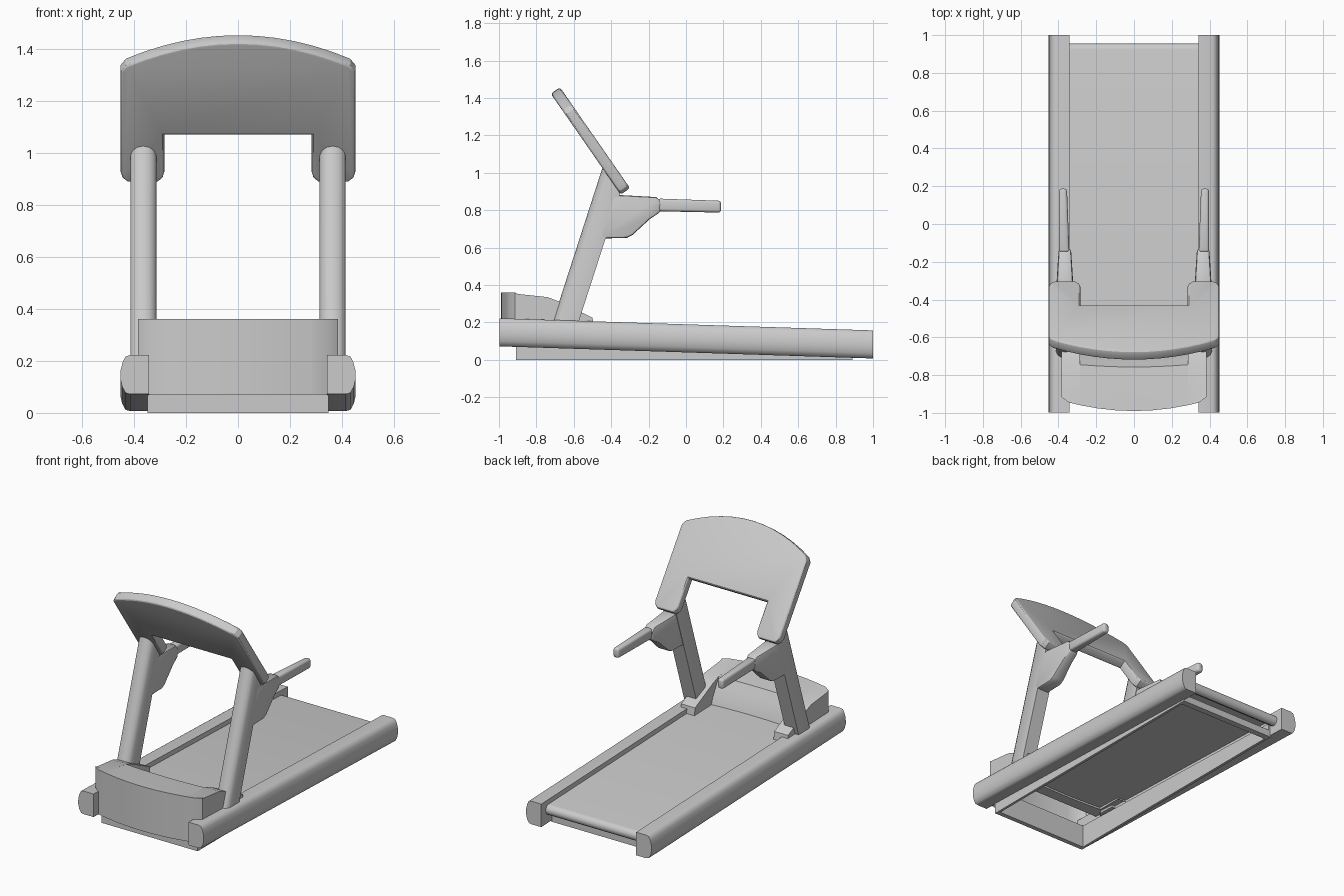
import bpy, bmesh, math

if "Cube" in bpy.data.objects:
    bpy.data.objects.remove(bpy.data.objects["Cube"])


def loft(name, rings, closed=True, caps=True, mirror=False, bevel=0.0, segs=2, smooth=35):
    """Skin a list of equal-length 3D rings, optionally bevel the convex edges and mirror in x."""
    bm = bmesh.new()
    vs = [[bm.verts.new(p) for p in r] for r in rings]
    n = len(rings[0])
    for a, b in zip(vs, vs[1:]):
        for i in range(n if closed else n - 1):
            j = (i + 1) % n
            bm.faces.new((a[i], a[j], b[j], b[i]))
    if caps:
        bm.faces.new(vs[0])
        bm.faces.new(vs[-1])
    bmesh.ops.recalc_face_normals(bm, faces=bm.faces)
    if bevel:
        sharp = [e for e in bm.edges if len(e.link_faces) == 2
                 and e.calc_face_angle_signed(0) > 0.9]
        bmesh.ops.bevel(bm, geom=sharp, offset=bevel, segments=segs, profile=0.5,
                        affect='EDGES', clamp_overlap=True)
    for f in bm.faces:
        f.smooth = True
    for e in bm.edges:
        e.smooth = len(e.link_faces) == 2 and e.calc_face_angle(0) < math.radians(smooth)
    me = bpy.data.meshes.new(name)
    bm.to_mesh(me)
    bm.free()
    ob = bpy.data.objects.new(name, me)
    bpy.context.collection.objects.link(ob)
    if mirror:
        m = ob.modifiers.new("Mirror", 'MIRROR')
        m.use_axis[0] = True
    return ob


def slab(name, x0, x1, yz, **kw):
    """Side profile (y, z) extruded between two x positions."""
    return loft(name, [[(x, y, z) for y, z in yz] for x in (x0, x1)], **kw)


SLOPE = -0.0325  # the deck falls towards the back

# Side rails: flat inside, bulged outside, sheared along the slope
rail = [(.342, .222), (.415, .222), (.432, .217), (.443, .195), (.451, .165), (.452, .13),
        (.445, .1), (.432, .077), (.415, .072), (.342, .072)]
loft("side_rail", [[(x, y, z + SLOPE * (y + 1)) for x, z in rail] for y in (-.998, 1)],
     mirror=True, smooth=60)

# Running belt: thin sheet that curls round the rear roller
R, YC = .034, .922
belt = [(-.77, .170), (-.77, .185)]
for k in range(9):
    a = math.radians(90 - 180 * k / 8)
    belt.append((YC + R * math.cos(a), .158 + R * math.sin(a) + SLOPE * (YC + 1)))
belt += [(YC - .03, .078), (YC - .036, .115)]
slab("running_belt", -.341, .341, belt)

# Base skirt: side walls, front wall and rear crossbar
slab("skirt_side", .33, .347, [(-.91, 0), (.89, 0), (.89, .09), (-.91, .15)], mirror=True)
slab("skirt_front", -.347, .347, [(-.91, 0), (-.88, 0), (-.88, .15), (-.91, .15)])
slab("skirt_rear", -.34, .34, [(.85, 0), (.89, 0), (.89, .045), (.85, .045)])

# Motor hood: bowed front, central notch at the back and a ramp each side
side = [(-.9, .352), (-.74, .335), (-.68, .312), (-.5, .225), (-.49, .15)]
mid = [(-.745, .335), (-.72, .29), (-.68, .22), (-.66, .15)]


def hood_ring(x, central):
    front = -.915 if abs(x) > .37 else -.99 + .045 * (x / .345) ** 2
    pts = [(front, .07), (front, .36)]
    if central:
        bow = -.012 * (1 - (x / .285) ** 2)
        pts += [side[0]] + [(y + bow, z) for y, z in mid]
    else:
        pts += side
    return [(x, y, z) for y, z in pts]


stations = [(.385, 0), (.345, 0), (.285, 0), (.285, 1), (.19, 1), (.095, 1)]
stations = [(-x, c) for x, c in stations] + [(0, 1)] + stations[::-1]
loft("motor_hood", [hood_ring(x, c) for x, c in stations], closed=False, smooth=25)

# Uprights: lean back-to-front and end inside the console plane
section = [(.318, .076), (.410, .076), (.414, -.025), (.405, -.045),
           (.388, -.058), (.364, -.063), (.34, -.058), (.323, -.045), (.314, -.025)]
low, high = [], []
for x, dy in section:
    y0 = -.667 + dy
    z1 = (.3495 - y0) / 1.017
    low.append((x, y0, .15))
    high.append((x, y0 + .323 * (z1 - .15), z1))
loft("upright", [low, high], mirror=True)

# Console: tilted arch-topped panel with two legs
half = [(.283, .207), (.283, .03), (.289, .006), (.308, -.014), (.423, -.014), (.444, .004),
        (.451, .03), (.451, .505), (.432, .533)]
arc = [(x, .643 - .11 * (x / .432) ** 2) for x in (.432 * k / 6 for k in range(5, -6, -1))]
outline = half + arc + [(-x, v) for x, v in half[::-1]]


def console_point(x, v, d):
    return (x, -.332 - .57 * v + .821 * d, .912 + .821 * v + .57 * d)


loft("console", [[console_point(x, v, d) for x, v in outline] for d in (-.03, .03)],
     bevel=.014, segs=3, smooth=28)

# Handle brackets: gusset profile narrowing towards the back
gusset = [(-.42, .88), (-.34, .88), (-.158, .87), (-.132, .845), (-.136, .79), (-.196, .75),
          (-.285, .668), (-.315, .652), (-.46, .648)]


def bracket_side(s):
    return [(.366 + s * (.045 if y < -.3 else .045 - .075 * (y + .3)), y, z) for y, z in gusset]


loft("handle_bracket", [bracket_side(-1), bracket_side(1)], mirror=True, bevel=.012, smooth=40)

# Hand grips: tapered rounded bars
grip = []
for y, x0, x1, z0, z1 in ((-.15, .342, .398, .794, .862), (.187, .355, .397, .787, .85)):
    grip.append([(x0, y, z0), (x1, y, z0), (x1, y, z1), (x0, y, z1)])
loft("hand_grip", grip, mirror=True, bevel=.014, segs=3, smooth=40)
